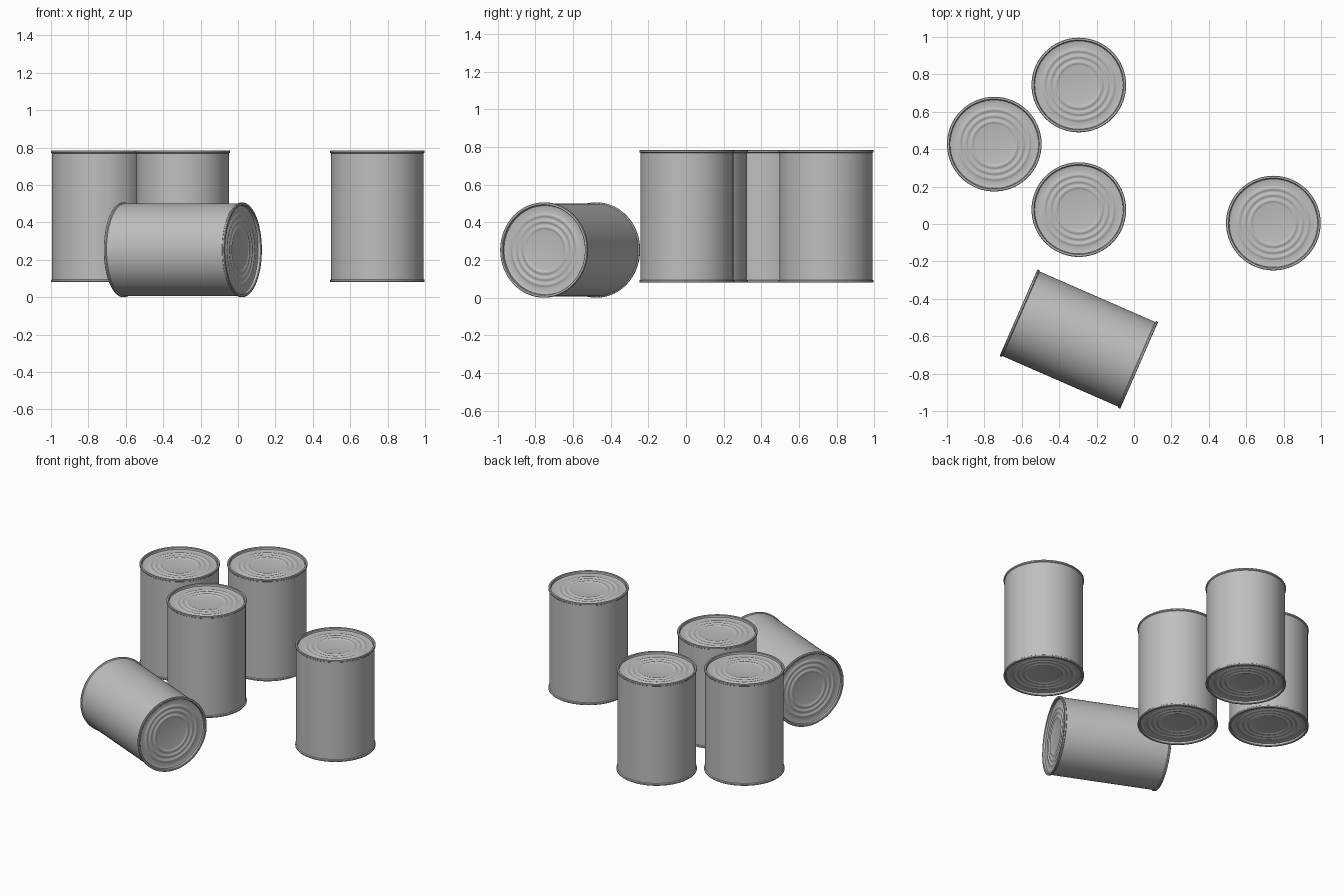
import bpy
import bmesh
import math

cube = bpy.data.objects.get("Cube")
if cube:
    bpy.data.objects.remove(cube, do_unlink=True)

SIDES = 72
RADIUS = 0.253      # over the rolled rim
BODY = 0.247        # side wall
HALF = 0.352        # half of the can height
RECESS = 0.018      # depth of the lid below the rim

# One bare metal colour
metal = bpy.data.materials.new("plain_grey_metal")
metal.use_nodes = True
colour = (0.52, 0.52, 0.52, 1)
metal.diffuse_color = colour
shader = next(n for n in metal.node_tree.nodes if n.type == 'BSDF_PRINCIPLED')
shader.inputs["Base Color"].default_value = colour
shader.inputs["Roughness"].default_value = 0.6


def half_profile():
    """Radius and height from the lid centre out over the rim to the side wall."""
    lid = HALF - RECESS
    inner, pitch, rings, steps = 0.105, 0.032, 3, 8
    points = [(0, lid)]
    # Pressed concentric rings
    for i in range(rings * steps + 1):
        wave = (1 - math.cos(2 * math.pi * i / steps)) / 2
        points.append((inner + pitch * i / steps, lid + 0.005 * wave))
    # Lid edge, countersink and inner rim wall
    points += [(0.226, lid), (0.236, lid + 0.003), (0.238, HALF - 0.003)]
    # Rolled rim
    points += [(0.241, HALF), (0.250, HALF), (RADIUS, HALF - 0.003),
               (RADIUS, HALF - 0.011), (0.251, HALF - 0.013)]
    # Top of the side wall
    points += [(BODY, HALF - 0.015)]
    return points


def can_mesh():
    """Lathe the profile, mirrored so both ends match."""
    top = half_profile()
    profile = top + [(r, -z) for r, z in reversed(top)]
    bm = bmesh.new()
    verts = [bm.verts.new((r, 0, z)) for r, z in profile]
    edges = [bm.edges.new(pair) for pair in zip(verts, verts[1:])]
    bmesh.ops.spin(bm, geom=verts + edges, cent=(0, 0, 0), axis=(0, 0, 1),
                   angle=2 * math.pi, steps=SIDES)
    bmesh.ops.remove_doubles(bm, verts=bm.verts, dist=0.0001)
    bmesh.ops.recalc_face_normals(bm, faces=bm.faces)
    mesh = bpy.data.meshes.new("can")
    bm.to_mesh(mesh)
    bm.free()
    mesh.materials.append(metal)
    return mesh


mesh = can_mesh()


def add_can(name, location, rotation=(0, 0, 0)):
    can = bpy.data.objects.new(name, mesh)
    can.location = location
    can.rotation_euler = rotation
    bpy.context.collection.objects.link(can)
    return can


# Standing cans
STAND = 0.08 + HALF
first = add_can("back_can", (-0.295, 0.743, STAND))
add_can("left_can", (-0.747, 0.427, STAND))
add_can("middle_can", (-0.295, 0.077, STAND))
add_can("lone_can", (0.745, 0.005, STAND))

# Can lying on its side
add_can("fallen_can", (-0.295, -0.615, RADIUS),
        (0, math.radians(90), math.radians(-23.6)))

# Smooth shading with crisp rim edges on the shared mesh
bpy.ops.object.select_all(action='DESELECT')
first.select_set(True)
bpy.context.view_layer.objects.active = first
bpy.ops.object.shade_smooth_by_angle(angle=math.radians(35))
